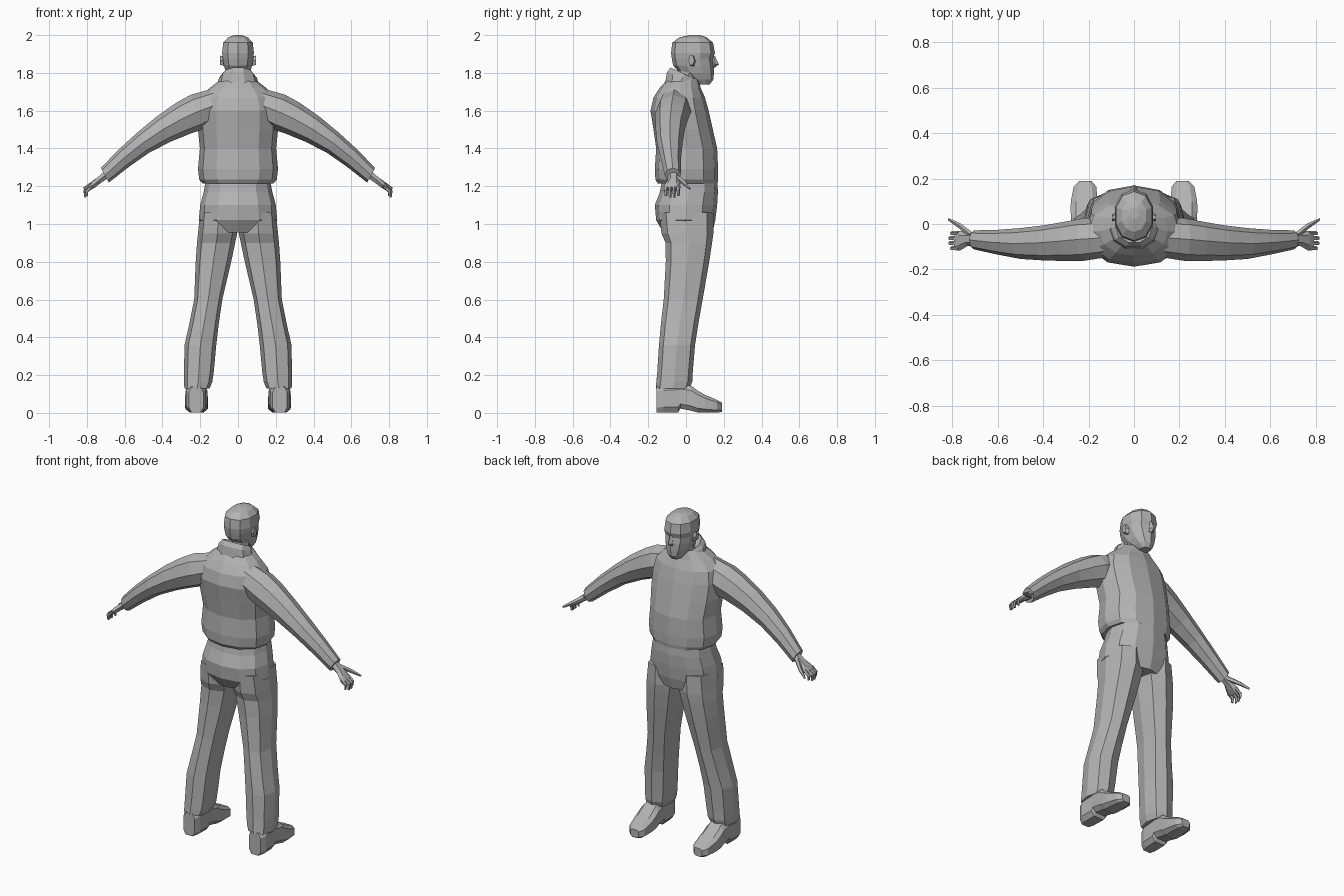
import bpy, bmesh, math
from mathutils import Vector

grey = bpy.data.materials.new("plain grey")
grey.diffuse_color = (0.45, 0.45, 0.45, 1)


def loft(name, rings, n=10, p=1.0, turn=0.0):
    """Skin closed rings (centre, half axis u, half axis v); p < 1 is boxier."""
    bm = bmesh.new()
    loops = []
    for c, u, v in rings:
        loop = []
        for i in range(n):
            a = 2 * math.pi * (i + turn) / n
            k, s = math.cos(a), math.sin(a)
            k = math.copysign(abs(k) ** p, k) if abs(k) > 1e-6 else 0
            s = math.copysign(abs(s) ** p, s) if abs(s) > 1e-6 else 0
            loop.append(bm.verts.new(Vector(c) + Vector(u) * k + Vector(v) * s))
        loops.append(loop)
    for a, b in zip(loops, loops[1:]):
        for i in range(n):
            j = (i + 1) % n
            bm.faces.new((a[i], a[j], b[j], b[i]))
    bm.faces.new(loops[0])
    bm.faces.new(loops[-1])
    bmesh.ops.recalc_face_normals(bm, faces=bm.faces)
    me = bpy.data.meshes.new(name)
    bm.to_mesh(me)
    bm.free()
    me.materials.append(grey)
    ob = bpy.data.objects.new(name, me)
    bpy.context.collection.objects.link(ob)
    return ob


def upright(name, rows, **kw):
    """Rows of (z, back y, front y, left x, right x)."""
    return loft(name, [(((l + r) / 2, (b + f) / 2, z), ((r - l) / 2, 0, 0),
                        (0, (f - b) / 2, 0)) for z, b, f, l, r in rows], **kw)


def centred(name, rows, **kw):
    """Rows of (z, back y, front y, half width)."""
    return upright(name, [(z, b, f, -w, w) for z, b, f, w in rows], **kw)


def limb(name, rows, s, **kw):
    """Rows of (x, y, z, lean, half height, half depth), mirrored by s."""
    return loft(name, [((s * x, y, z), (0, d, 0),
                        (s * h * math.sin(t), 0, h * math.cos(t)))
                       for x, y, z, t, h, d in rows], **kw)


# jacket body
centred("jacket", [
    (1.215, -.15, .167, .188), (1.235, -.162, .17, .205), (1.29, -.165, .17, .212),
    (1.40, -.158, .165, .202), (1.50, -.172, .142, .212), (1.60, -.188, .12, .215),
    (1.67, -.172, .10, .20), (1.72, -.14, .078, .15), (1.77, -.095, .065, .085)],
    n=12, p=.9)

# hips of the trousers
centred("trouser_hips", [
    (1.24, -.125, .166, .168), (1.17, -.138, .169, .182), (1.10, -.165, .165, .20),
    (1.02, -.158, .155, .208), (.955, -.12, .14, .12)], n=12, p=.9)

# collar, high at the back and open at the front
loft("collar", [
    ((0, -.02, 1.725), (.115, 0, 0), (0, .095, -.02)),
    ((0, -.02, 1.775), (.10, 0, 0), (0, .085, -.03)),
    ((0, -.01, 1.795), (.082, 0, 0), (0, .075, -.035)),
    ((0, -.01, 1.775), (.06, 0, 0), (0, .055, -.03))])

# neck and head
centred("neck", [(1.70, -.06, .06, .065), (1.78, -.05, .075, .06),
                 (1.84, -.045, .09, .06)], n=8)
centred("head", [
    (1.738, .065, .125, .03), (1.765, .02, .145, .05), (1.80, -.035, .148, .067),
    (1.84, -.068, .148, .078), (1.875, -.075, .142, .084), (1.905, -.079, .153, .088),
    (1.96, -.073, .143, .082), (1.988, -.035, .11, .055), (2.0, .02, .075, .02)],
    n=10, p=.9, turn=.5)
loft("nose", [((0, .145, 1.89), (.008, 0, 0), (0, .008, 0)),
              ((0, .15, 1.845), (.017, 0, 0), (0, .024, 0)),
              ((0, .143, 1.828), (.014, 0, 0), (0, .01, 0))], n=4)

for s, side in ((-1, "left"), (1, "right")):
    # ear
    loft("ear_" + side, [
        ((s * .072, .035, 1.862), (0, .018, 0), (0, 0, .03)),
        ((s * .096, .028, 1.867), (0, .016, 0), (0, 0, .028))], n=6)

    # sleeve with a cuff
    limb("sleeve_" + side, [
        (.11, -.06, 1.635, .25, .085, .085), (.22, -.068, 1.592, .3, .097, .094),
        (.29, -.075, 1.56, .4, .09, .088), (.39, -.083, 1.505, .47, .077, .078),
        (.50, -.086, 1.432, .55, .062, .068), (.605, -.08, 1.348, .57, .053, .054),
        (.705, -.07, 1.258, .5, .044, .042)], s, n=8)

    # palm, fingers and thumb
    limb("palm_" + side, [
        (.685, -.066, 1.27, .6, .024, .028), (.735, -.066, 1.232, .6, .02, .032),
        (.765, -.073, 1.207, .6, .018, .043), (.787, -.075, 1.188, .6, .012, .042)],
        s, n=6)
    for i in range(4):
        y = -.107 + i * .022
        reach = .008 * (i in (1, 2))
        limb(f"finger_{i + 1}_{side}", [
            (.772, y, 1.2, .6, .011, .011),
            (.803 + reach, y, 1.174, .9, .01, .01),
            (.80 + reach, y, 1.148 - reach, 1.6, .006, .007)], s, n=5)
    limb("thumb_" + side, [
        (.715, -.05, 1.247, .6, .016, .016), (.765, -.01, 1.217, .6, .013, .013),
        (.817, .02, 1.187, .6, .006, .006)], s, n=5)

    # trouser leg
    rows = [(1.06, -.14, .145, .01, .20), (.95, -.13, .145, .004, .212),
            (.90, -.108, .138, .015, .217), (.80, -.107, .123, .036, .224),
            (.60, -.118, .088, .083, .232), (.47, -.133, .065, .102, .258),
            (.36, -.143, .048, .115, .283), (.22, -.152, .036, .128, .286),
            (.165, -.157, .033, .136, .286), (.13, -.16, .02, .15, .284)]
    upright("trouser_leg_" + side,
            [(z, b, f, min(s * l, s * r), max(s * l, s * r)) for z, b, f, l, r in rows],
            n=8, p=.8)

    # shoe: (y, centre x, half width, bottom z, top z)
    shoe = [(-.155, .222, .04, 0, .14), (-.12, .222, .055, 0, .15),
            (-.04, .22, .056, 0, .155), (-.03, .22, .056, .02, .155),
            (.03, .22, .06, .008, .145), (.06, .22, .062, 0, .122),
            (.10, .219, .062, 0, .098), (.165, .216, .052, 0, .07),
            (.19, .214, .028, .004, .055)]
    loft("shoe_" + side, [((s * x, y, (b + t) / 2), (w, 0, 0), (0, 0, (t - b) / 2))
                          for y, x, w, b, t in shoe], n=8, p=.55, turn=.5)
